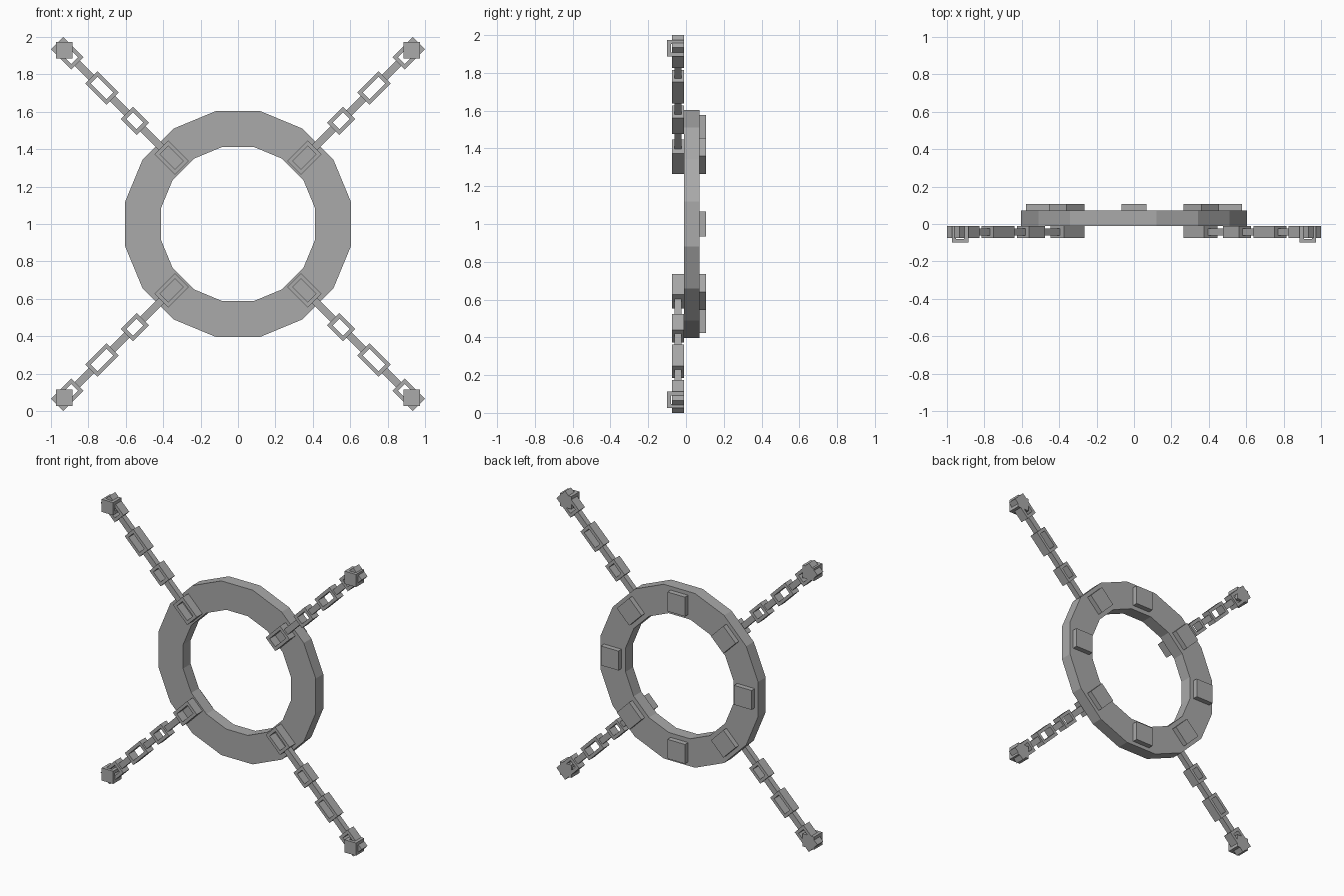
import bpy, bmesh, math
from mathutils import Matrix, Vector

cube = bpy.data.objects.get("Cube")
if cube:
    bpy.data.objects.remove(cube, do_unlink=True)

grey = bpy.data.materials.new("iron grey")
grey.use_nodes = True
grey.diffuse_color = (0.4, 0.4, 0.4, 1)
grey.node_tree.nodes["Principled BSDF"].inputs["Base Color"].default_value = (0.4, 0.4, 0.4, 1)

CENTRE = Matrix.Translation((0, 0, 1))


def finish(name, bm, matrix):
    bmesh.ops.recalc_face_normals(bm, faces=bm.faces)
    mesh = bpy.data.meshes.new(name)
    bm.to_mesh(mesh)
    bm.free()
    mesh.materials.append(grey)
    obj = bpy.data.objects.new(name, mesh)
    obj.matrix_world = matrix
    bpy.context.collection.objects.link(obj)
    return obj


def add_box(bm, low, high):
    low, high = Vector(low), Vector(high)
    place = Matrix.Translation((low + high) / 2) @ Matrix.Diagonal((*(high - low), 1))
    bmesh.ops.create_cube(bm, size=1, matrix=place)


def frame(bm, outer, inner, front, back):
    """Joins matching outer and inner outlines into a closed frame with a hole."""
    loops = [[bm.verts.new((x, y, z)) for x, z in outline]
             for outline, y in ((outer, front), (inner, front), (inner, back), (outer, back))]
    count = len(outer)
    for a in range(4):
        one, two = loops[a], loops[(a + 1) % 4]
        for i in range(count):
            j = (i + 1) % count
            bm.faces.new((one[i], one[j], two[j], two[i]))


def polygon(radius, sides):
    step = math.tau / sides
    return [(radius * math.cos((i + 0.5) * step), radius * math.sin((i + 0.5) * step))
            for i in range(sides)]


def rectangle(start, end, half):
    return [(start, -half), (end, -half), (end, half), (start, half)]


# Faceted ring
bm = bmesh.new()
frame(bm, polygon(0.615, 16), polygon(0.421, 16), -0.011, 0.072)
finish("ring", bm, CENTRE)

# Square studs on the back of the ring
for i in range(8):
    bm = bmesh.new()
    add_box(bm, (0.443, 0.065, -0.067), (0.577, 0.107, 0.067))
    finish("back_stud", bm, CENTRE @ Matrix.Rotation(i * math.pi / 4, 4, "Y"))

# Four diagonal chains: open links joined by slim bars, ending in cages
LINKS = [(0.425, 0.58, 0.052), (0.72, 0.84, 0.046), (0.948, 1.108, 0.046), (1.215, 1.367, 0.047)]
WALL = 0.021
for name, angle in (("upper_left", 45), ("upper_right", 135), ("lower_right", 225), ("lower_left", 315)):
    turn = CENTRE @ Matrix.Rotation(-math.radians(angle), 4, "Y")
    for start, end, half in LINKS:
        bm = bmesh.new()
        frame(bm, rectangle(start, end, half),
              rectangle(start + WALL, end - WALL, half - WALL), -0.074, -0.01)
        finish(name + "_chain_link", bm, turn)
    for first, second in zip(LINKS, LINKS[1:]):
        bm = bmesh.new()
        add_box(bm, (first[1] - 0.01, -0.061, -0.02), (second[0] + 0.01, -0.023, 0.02))
        finish(name + "_chain_bar", bm, turn)

    # End cage: front and back plates on four corner posts
    side_x = math.copysign(0.93, math.cos(math.radians(angle)))
    side_z = math.copysign(0.93, math.sin(math.radians(angle)))
    bm = bmesh.new()
    add_box(bm, (-0.044, -0.1, -0.044), (0.044, -0.08, 0.044))
    add_box(bm, (-0.044, -0.03, -0.044), (0.044, -0.01, 0.044))
    for px in (-0.033, 0.033):
        for pz in (-0.033, 0.033):
            add_box(bm, (px - 0.011, -0.08, pz - 0.011), (px + 0.011, -0.03, pz + 0.011))
    finish(name + "_end_cage", bm, CENTRE @ Matrix.Translation((side_x, 0, side_z)))
